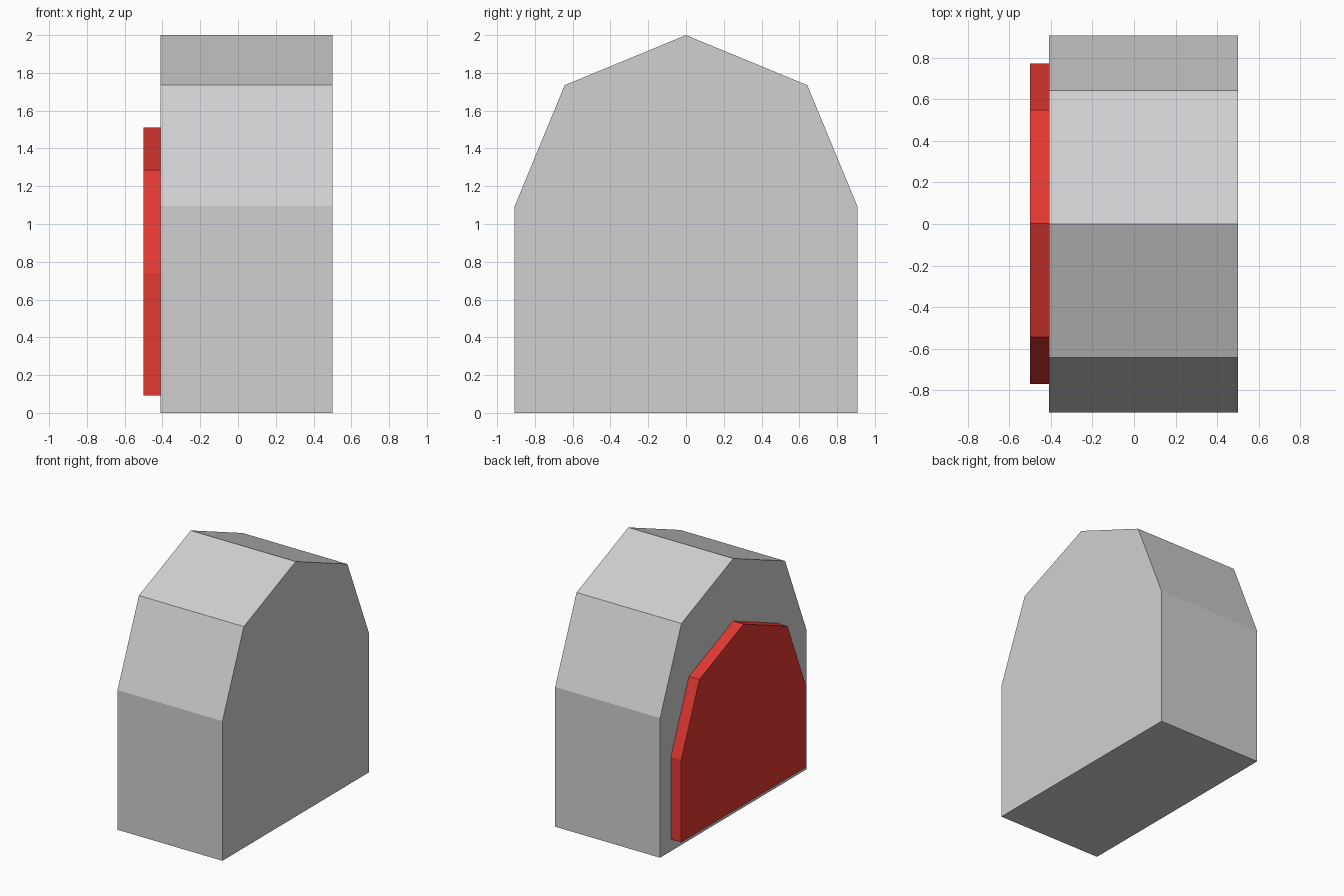
import bpy
import bmesh

cube = bpy.data.objects.get("Cube")
if cube:
    bpy.data.objects.remove(cube, do_unlink=True)


def make_material(name, rgb):
    mat = bpy.data.materials.new(name)
    mat.use_nodes = True
    color = (*rgb, 1.0)
    mat.diffuse_color = color
    mat.node_tree.nodes["Principled BSDF"].inputs["Base Color"].default_value = color
    return mat


def make_arch(name, half, x_min, x_max, mat):
    """Mirror half a (y, z) outline, from base to shoulder, and extrude it along x."""
    outline = half[:-1] + [half[-1]] + [(-y, z) for y, z in reversed(half[:-1])]
    bm = bmesh.new()
    face = bm.faces.new([bm.verts.new((x_min, y, z)) for y, z in outline])
    extruded = bmesh.ops.extrude_face_region(bm, geom=[face])["geom"]
    moved = [v for v in extruded if isinstance(v, bmesh.types.BMVert)]
    bmesh.ops.translate(bm, verts=moved, vec=(x_max - x_min, 0, 0))
    bmesh.ops.recalc_face_normals(bm, faces=bm.faces)
    mesh = bpy.data.meshes.new(name)
    bm.to_mesh(mesh)
    bm.free()
    mesh.materials.append(mat)
    obj = bpy.data.objects.new(name, mesh)
    bpy.context.collection.objects.link(obj)
    return obj


grey = make_material("light grey", (0.63, 0.63, 0.64))
red = make_material("red", (0.76, 0.04, 0.032))

# Grey block with a faceted arch profile
make_arch("arched_body", [(0.907, 0), (0.907, 1.095), (0.642, 1.735), (0, 2)],
          -0.41, 0.5, grey)

# Smaller red panel of the same shape on the right side
panel = make_arch("side_panel", [(0.771, 0.093), (0.771, 0.74), (0.546, 1.285), (0, 1.51)],
                  -0.5, -0.41, red)
panel.location.y = 0.002
